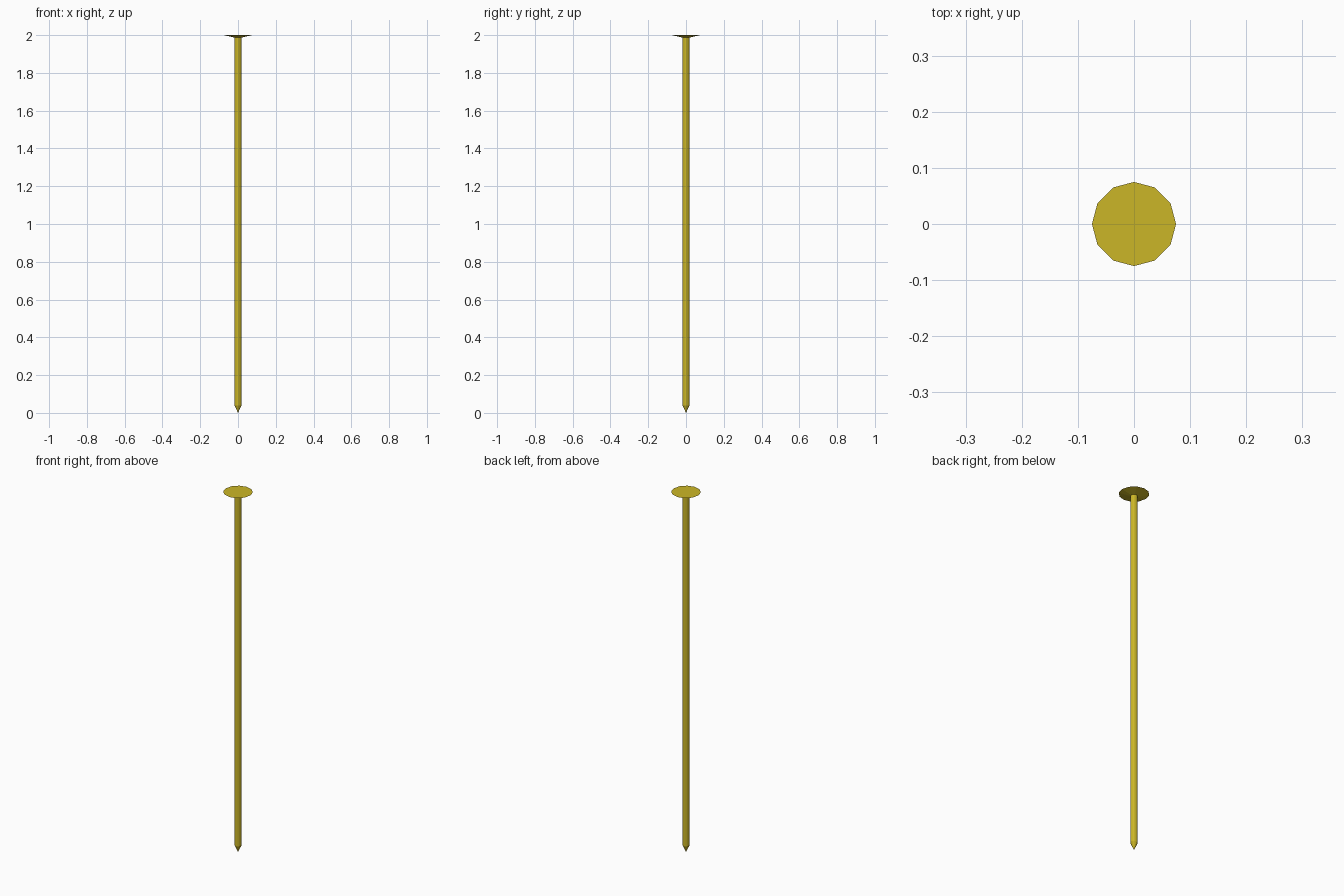
import bpy, bmesh
from math import cos, sin, tau

if "Cube" in bpy.data.objects:
    bpy.data.objects.remove(bpy.data.objects["Cube"])

SIDES = 12

brass = bpy.data.materials.new("brass")
brass.diffuse_color = (0.6, 0.47, 0.02, 1)
brass.use_nodes = True
brass.node_tree.nodes["Principled BSDF"].inputs["Base Color"].default_value = brass.diffuse_color


def lathe(name, tip_z, profile):
    """Revolve (radius, z) rings upward from a pointed tip and cap the top."""
    bm = bmesh.new()
    tip = bm.verts.new((0, 0, tip_z))
    rings = [[bm.verts.new((r * cos(tau * i / SIDES), r * sin(tau * i / SIDES), z))
              for i in range(SIDES)] for r, z in profile]
    for i in range(SIDES):
        j = (i + 1) % SIDES
        bm.faces.new((tip, rings[0][j], rings[0][i]))
        for a, b in zip(rings, rings[1:]):
            bm.faces.new((a[i], a[j], b[j], b[i]))
    bm.faces.new(rings[-1])
    bmesh.ops.recalc_face_normals(bm, faces=bm.faces)
    mesh = bpy.data.meshes.new(name)
    bm.to_mesh(mesh)
    bm.free()
    mesh.materials.append(brass)
    obj = bpy.data.objects.new(name, mesh)
    bpy.context.collection.objects.link(obj)
    return obj


# Pointed tip, straight shank, shallow conical underside, flat head
lathe("nail", 0.0, [(0.0185, 0.04), (0.0185, 1.987), (0.075, 2.0)])
